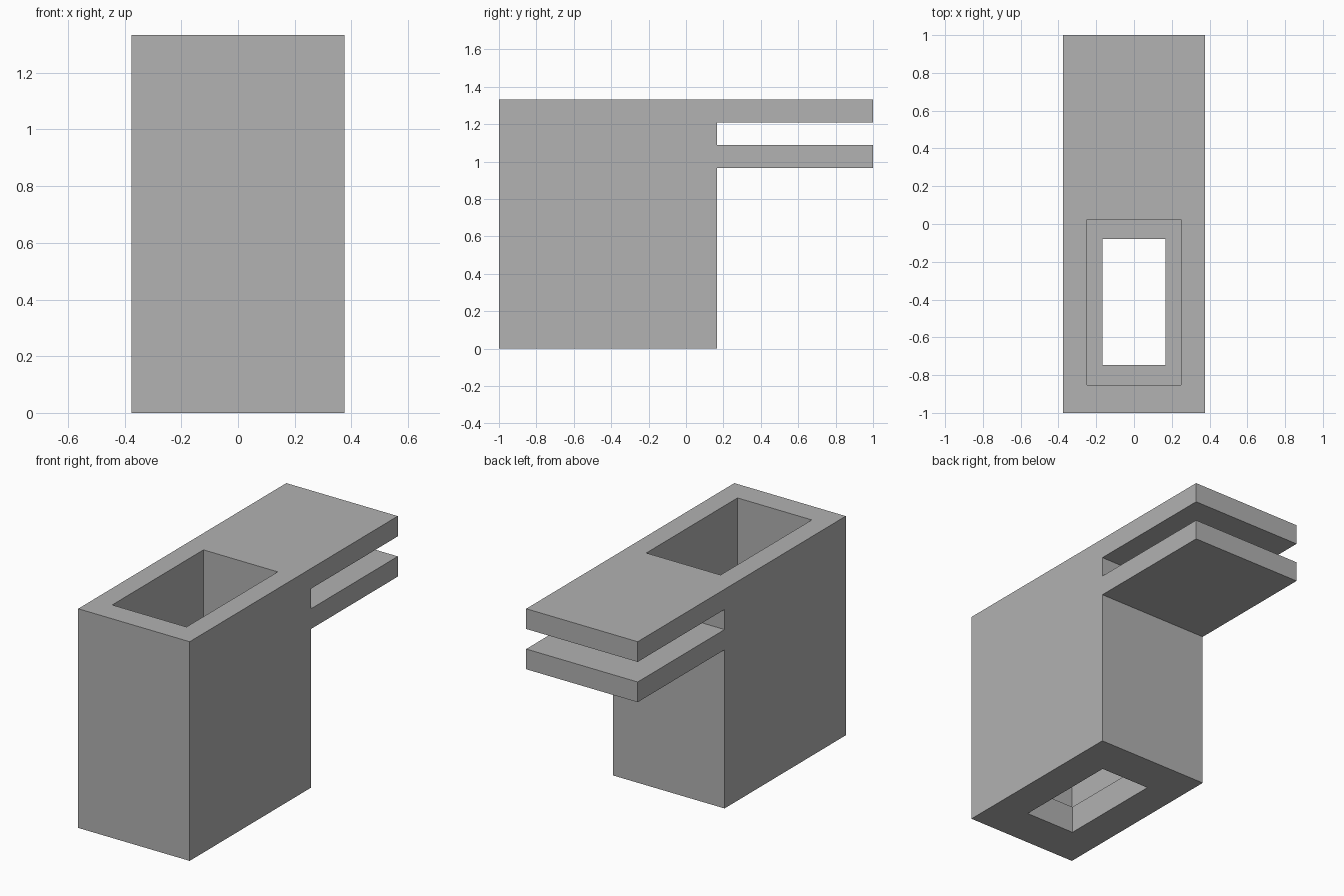
import bpy
import bmesh
from mathutils import Matrix, Vector

cube = bpy.data.objects.get("Cube")
if cube:
    bpy.data.objects.remove(cube, do_unlink=True)

# Single plain grey material
GREY = (0.445, 0.445, 0.445, 1)
grey = bpy.data.materials.new("plain_grey")
grey.use_nodes = True
grey.diffuse_color = GREY
grey.node_tree.nodes["Principled BSDF"].inputs["Base Color"].default_value = GREY


def add_object(name, bm):
    bmesh.ops.recalc_face_normals(bm, faces=bm.faces)
    mesh = bpy.data.meshes.new(name)
    bm.to_mesh(mesh)
    bm.free()
    mesh.materials.append(grey)
    obj = bpy.data.objects.new(name, mesh)
    bpy.context.collection.objects.link(obj)
    return obj


def extrude_profile(name, profile, width):
    """Extrude a (y, z) outline along x, centred on x = 0."""
    bm = bmesh.new()
    face = bm.faces.new([bm.verts.new((-width / 2, y, z)) for y, z in profile])
    new = bmesh.ops.extrude_face_region(bm, geom=[face])["geom"]
    verts = [v for v in new if isinstance(v, bmesh.types.BMVert)]
    bmesh.ops.translate(bm, verts=verts, vec=(width, 0, 0))
    return add_object(name, bm)


def cut_box(target, name, low, high):
    """Subtract an axis-aligned box from the target."""
    low, high = Vector(low), Vector(high)
    bm = bmesh.new()
    bmesh.ops.create_cube(bm, size=1, matrix=Matrix.Translation((low + high) / 2)
                          @ Matrix.Diagonal((*(high - low), 1)))
    cutter = add_object(name, bm)
    cutter.hide_render = True
    mod = target.modifiers.new(name, "BOOLEAN")
    mod.operation = "DIFFERENCE"
    mod.solver = "EXACT"
    mod.object = cutter
    bpy.context.view_layer.objects.active = target
    bpy.ops.object.modifier_apply(modifier=mod.name)
    bpy.data.objects.remove(cutter, do_unlink=True)


# Housing with two parallel flanges reaching backwards
FRONT, WALL, BACK = -1, 0.165, 1
TOP = 1.333
side_outline = [
    (FRONT, 0), (WALL, 0),
    (WALL, 0.965), (BACK, 0.965), (BACK, 1.088), (WALL, 1.088),
    (WALL, 1.21), (BACK, 1.21), (BACK, TOP), (FRONT, TOP),
]
housing = extrude_profile("flanged_housing", side_outline, 0.75)

# Wide cavity from the top, leaving a ledge above the base
LEDGE = 0.167
cut_box(housing, "cavity", (-0.25, -0.852, LEDGE), (0.25, 0.025, TOP + 0.1))

# Narrower opening through the base
cut_box(housing, "base_opening", (-0.167, -0.747, -0.1), (0.167, -0.08, LEDGE + 0.1))
